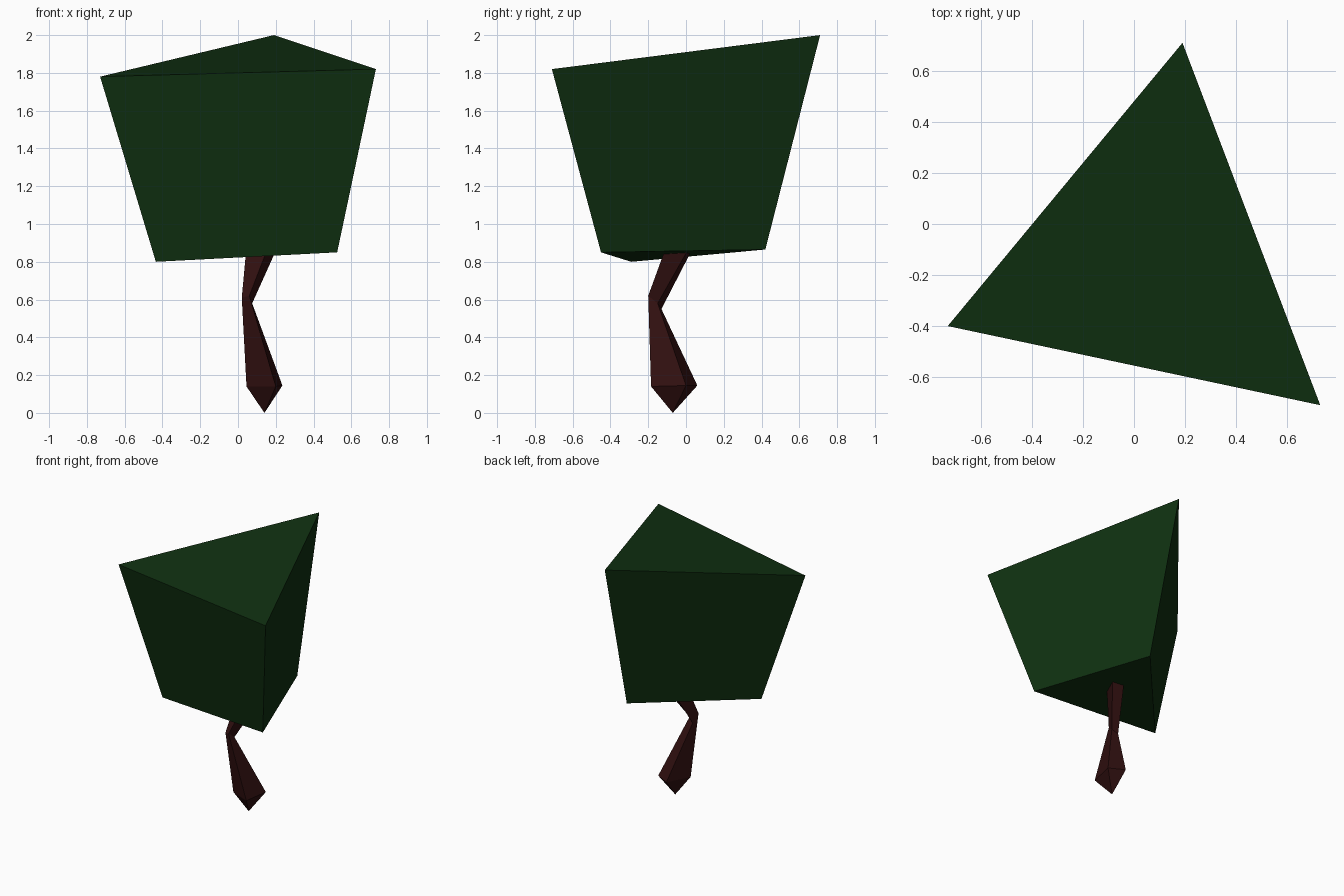
import bpy

cube = bpy.data.objects.get("Cube")
if cube:
    bpy.data.objects.remove(cube, do_unlink=True)


def make_material(name, colour):
    mat = bpy.data.materials.new(name)
    mat.use_nodes = True
    mat.diffuse_color = (*colour, 1)
    bsdf = mat.node_tree.nodes["Principled BSDF"]
    bsdf.inputs["Base Color"].default_value = (*colour, 1)
    bsdf.inputs["Roughness"].default_value = 0.9
    return mat


def loft(name, rings, mat, tips=None):
    """Join equal rings (anticlockwise, bottom to top); close with flat caps or tips."""
    n, last = len(rings[0]), (len(rings) - 1) * len(rings[0])
    verts = [p for ring in rings for p in ring]
    faces = []
    for start in range(0, last, n):
        for i in range(n):
            j = (i + 1) % n
            faces.append((start + i, start + j, start + n + j, start + n + i))
    if tips:
        low, high = len(verts), len(verts) + 1
        verts += tips
        for i in range(n):
            j = (i + 1) % n
            faces += [(j, i, low), (last + i, last + j, high)]
    else:
        faces += [tuple(reversed(range(n))), tuple(range(last, last + n))]
    mesh = bpy.data.meshes.new(name)
    mesh.from_pydata(verts, [], faces)
    mesh.materials.append(mat)
    mesh.update()
    obj = bpy.data.objects.new(name, mesh)
    bpy.context.collection.objects.link(obj)
    return obj


leaf_green = make_material("leaf green", (0.005, 0.03, 0.0055))
bark_brown = make_material("bark brown", (0.03, 0.005, 0.005))

# Canopy: three-sided block, widening upward with a slanted top
loft("canopy", [
    [(-0.435, -0.29, 0.80), (0.525, -0.45, 0.85), (0.207, 0.42, 0.865)],
    [(-0.73, -0.40, 1.78), (0.73, -0.71, 1.82), (0.19, 0.71, 2.0)],
], leaf_green)

# Trunk: bent four-sided stem, pinched at the bend and pointed at the root
loft("trunk", [
    [(0.045, -0.12, 0.14), (0.20, -0.185, 0.14), (0.235, 0.0, 0.145), (0.125, 0.06, 0.145)],
    [(0.02, -0.18, 0.61), (0.06, -0.20, 0.62), (0.075, -0.15, 0.58), (0.035, -0.13, 0.55)],
    [(0.045, -0.06, 0.88), (0.16, -0.105, 0.88), (0.21, 0.02, 0.88), (0.12, 0.04, 0.88)],
], bark_brown, tips=[(0.14, -0.07, 0.0), (0.13, -0.03, 0.98)])
